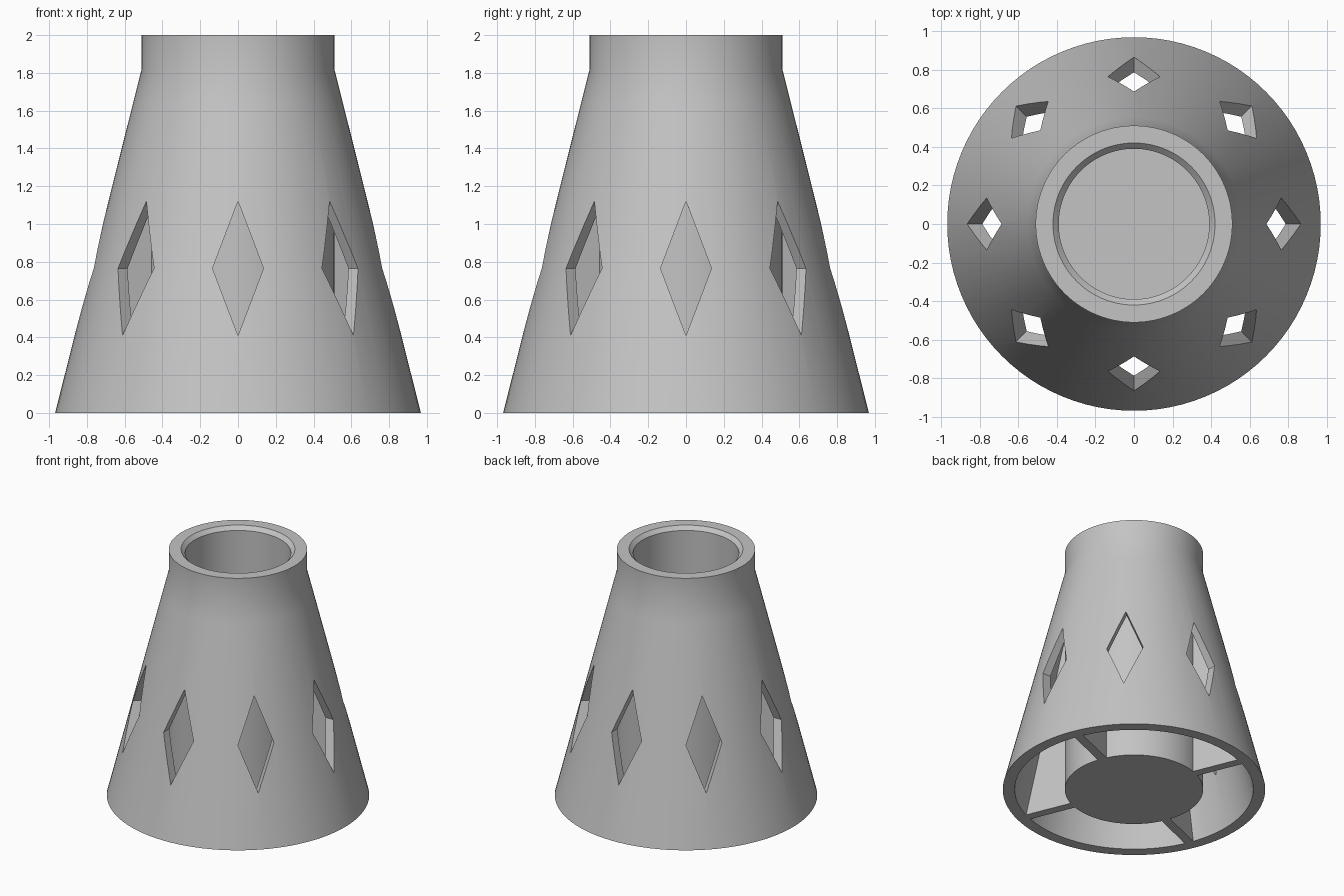
import bpy, bmesh, math
from mathutils import Matrix

if "Cube" in bpy.data.objects:
    bpy.data.objects.remove(bpy.data.objects["Cube"], do_unlink=True)

# Single plain grey material
grey = bpy.data.materials.new("light grey")
grey.use_nodes = True
colour = (0.55, 0.55, 0.55, 1)
grey.diffuse_color = colour
grey.node_tree.nodes["Principled BSDF"].inputs["Base Color"].default_value = colour


def finish(bm, name):
    bmesh.ops.recalc_face_normals(bm, faces=bm.faces)
    mesh = bpy.data.meshes.new(name)
    bm.to_mesh(mesh)
    bm.free()
    mesh.materials.append(grey)
    obj = bpy.data.objects.new(name, mesh)
    bpy.context.collection.objects.link(obj)
    return obj


def add_prism(bm, outline, offset, angle):
    """Extrude a closed outline by offset, then turn it about z."""
    face = bm.faces.new([bm.verts.new(p) for p in outline])
    made = bmesh.ops.extrude_face_region(bm, geom=[face], use_keep_orig=True)
    moved = [g for g in made["geom"] if isinstance(g, bmesh.types.BMVert)]
    bmesh.ops.translate(bm, verts=moved, vec=offset)
    verts = list(face.verts) + moved
    bmesh.ops.rotate(bm, verts=verts, matrix=Matrix.Rotation(angle, 3, "Z"))


# Flared skirt with an inner cup, turned from one profile (radius, height)
profile = [(0, 0), (0.51, 0), (0.51, 1.62), (0.88, 0), (0.968, 0),
           (0.553, 1.65), (0.51, 1.82), (0.51, 2), (0.42, 2),
           (0.39, 1.97), (0.39, 0.1), (0, 0.1)]
bm = bmesh.new()
verts = [bm.verts.new((r, 0, z)) for r, z in profile]
edges = [bm.edges.new(pair) for pair in zip(verts, verts[1:])]
bmesh.ops.spin(bm, geom=verts + edges, cent=(0, 0, 0), axis=(0, 0, 1),
               angle=math.tau, steps=96, use_duplicate=False)
bmesh.ops.remove_doubles(bm, verts=bm.verts, dist=0.0005)
body = finish(bm, "tapered_body")

# Eight diamond windows cut through the skirt
bm = bmesh.new()
diamond = [(0.54, 0, 0.41), (0.54, 0.135, 0.765), (0.54, 0, 1.12), (0.54, -0.135, 0.765)]
for i in range(8):
    add_prism(bm, diamond, (0.6, 0, 0), i * math.tau / 8)
cutter = finish(bm, "window_cutter")
cutter.hide_render = True

cut = body.modifiers.new("windows", "BOOLEAN")
cut.operation = "DIFFERENCE"
cut.solver = "EXACT"
cut.object = cutter
bpy.ops.object.select_all(action="DESELECT")
bpy.context.view_layer.objects.active = body
body.select_set(True)
bpy.ops.object.modifier_apply(modifier=cut.name)
bpy.data.objects.remove(cutter, do_unlink=True)
bpy.ops.object.shade_smooth_by_angle(angle=math.radians(25))

# Four ribs joining the cup to the skirt
bm = bmesh.new()
half = 0.035
rib = [(0.5, -half, 0), (0.89, -half, 0), (0.52, -half, 1.62), (0.5, -half, 1.62)]
for i in range(4):
    add_prism(bm, rib, (0, 2 * half, 0), math.radians(22.5 + 90 * i))
finish(bm, "support_ribs")
